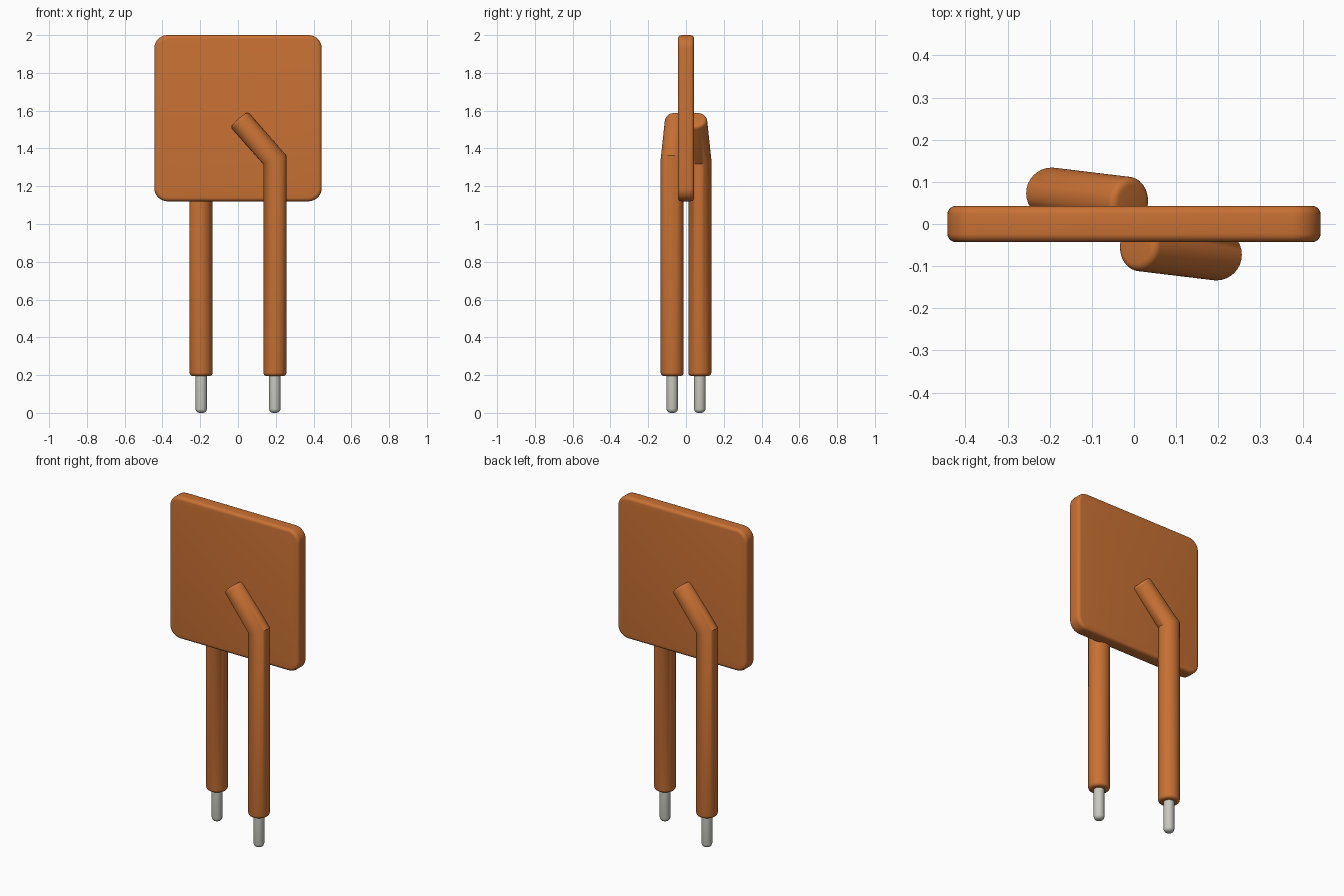
import bpy, bmesh, math
from mathutils import Vector, Matrix

cube = bpy.data.objects.get("Cube")
if cube:
    bpy.data.objects.remove(cube, do_unlink=True)


def material(name, rgb):
    m = bpy.data.materials.new(name)
    m.use_nodes = True
    m.diffuse_color = (*rgb, 1)
    m.node_tree.nodes["Principled BSDF"].inputs["Base Color"].default_value = (*rgb, 1)
    return m


coating = material("orange coating", (0.58, 0.165, 0.034))
metal = material("bare metal", (0.58, 0.58, 0.52))


def finish(bm, name, mat):
    bmesh.ops.recalc_face_normals(bm, faces=bm.faces)
    mesh = bpy.data.meshes.new(name)
    bm.to_mesh(mesh)
    bm.free()
    ob = bpy.data.objects.new(name, mesh)
    bpy.context.collection.objects.link(ob)
    mesh.materials.append(mat)
    bpy.ops.object.select_all(action='DESELECT')
    ob.select_set(True)
    bpy.context.view_layer.objects.active = ob
    bpy.ops.object.shade_smooth_by_angle(angle=math.radians(35))
    return ob


def tube(name, path, radius, rounding, mat, sides=32):
    """Tube along a path with mitred bends and rounded ends."""
    path = [Vector(p) for p in path]
    dirs = [(b - a).normalized() for a, b in zip(path, path[1:])]
    bm = bmesh.new()
    rings = []

    def ring(centre, axis, plane, r):
        # Circle around the axis, slid along it onto the mitre plane
        u = Vector((1, 0, 0))
        u = (u - axis * u.dot(axis)).normalized()
        w = axis.cross(u)
        verts = []
        for i in range(sides):
            a = math.tau * i / sides
            off = (u * math.cos(a) + w * math.sin(a)) * r
            off -= axis * (off.dot(plane) / axis.dot(plane))
            verts.append(bm.verts.new(centre + off))
        rings.append(verts)

    arcs = [math.pi / 2 * k / 5 for k in range(6)]
    for a in arcs:
        ring(path[0] + dirs[0] * rounding * (1 - math.cos(a)), dirs[0], dirs[0],
             radius - rounding * (1 - math.sin(a)))
    for p, d, e in zip(path[1:], dirs, dirs[1:]):
        ring(p, d, (d + e).normalized(), radius)
    # The last segment continues the same ring order after the bend
    d = dirs[-1]
    if len(dirs) > 1:
        bend = [v.co.copy() for v in rings[-1]]
        offsets = [(c - path[-2]) - d * (c - path[-2]).dot(d) for c in bend]
    else:
        offsets = [(v.co - path[0]) - d * (v.co - path[0]).dot(d) for v in rings[-1]]
    for a in reversed(arcs):
        r = radius - rounding * (1 - math.sin(a))
        c = path[-1] - d * rounding * (1 - math.cos(a))
        rings.append([bm.verts.new(c + o * (r / radius)) for o in offsets])
    for lo, hi in zip(rings, rings[1:]):
        for i in range(sides):
            j = (i + 1) % sides
            bm.faces.new((lo[i], lo[j], hi[j], hi[i]))
    bm.faces.new(rings[0])
    bm.faces.new(rings[-1])
    return finish(bm, name, mat)


# Flat body with rounded corners and softened rim
bm = bmesh.new()
bmesh.ops.create_cube(bm, size=1, matrix=Matrix.Translation((0, 0, 1.56))
                      @ Matrix.Diagonal((0.886, 0.086, 0.88, 1)))
corners = [e for e in bm.edges if abs(e.verts[0].co.y - e.verts[1].co.y) > 0.01]
bmesh.ops.bevel(bm, geom=corners, offset=0.07, segments=8, profile=0.5, affect='EDGES')
rim = [e for e in bm.edges if abs(e.verts[0].co.y - e.verts[1].co.y) < 0.001]
bmesh.ops.bevel(bm, geom=rim, offset=0.02, segments=5, profile=0.5, affect='EDGES')
finish(bm, "disc_body", coating)

# Leads: the back one is the front one turned half way round
for side, s in (("front", 1), ("back", -1)):
    x, y = 0.195 * s, -0.073 * s
    tube(side + "_lead_sleeve",
         [(x, y, 0.195), (x, y, 1.34), (0.005 * s, -0.05 * s, 1.555)],
         0.061, 0.018, coating)
    tube(side + "_lead_pin", [(x, y, 0), (x, y, 0.3)], 0.03, 0.022, metal)
